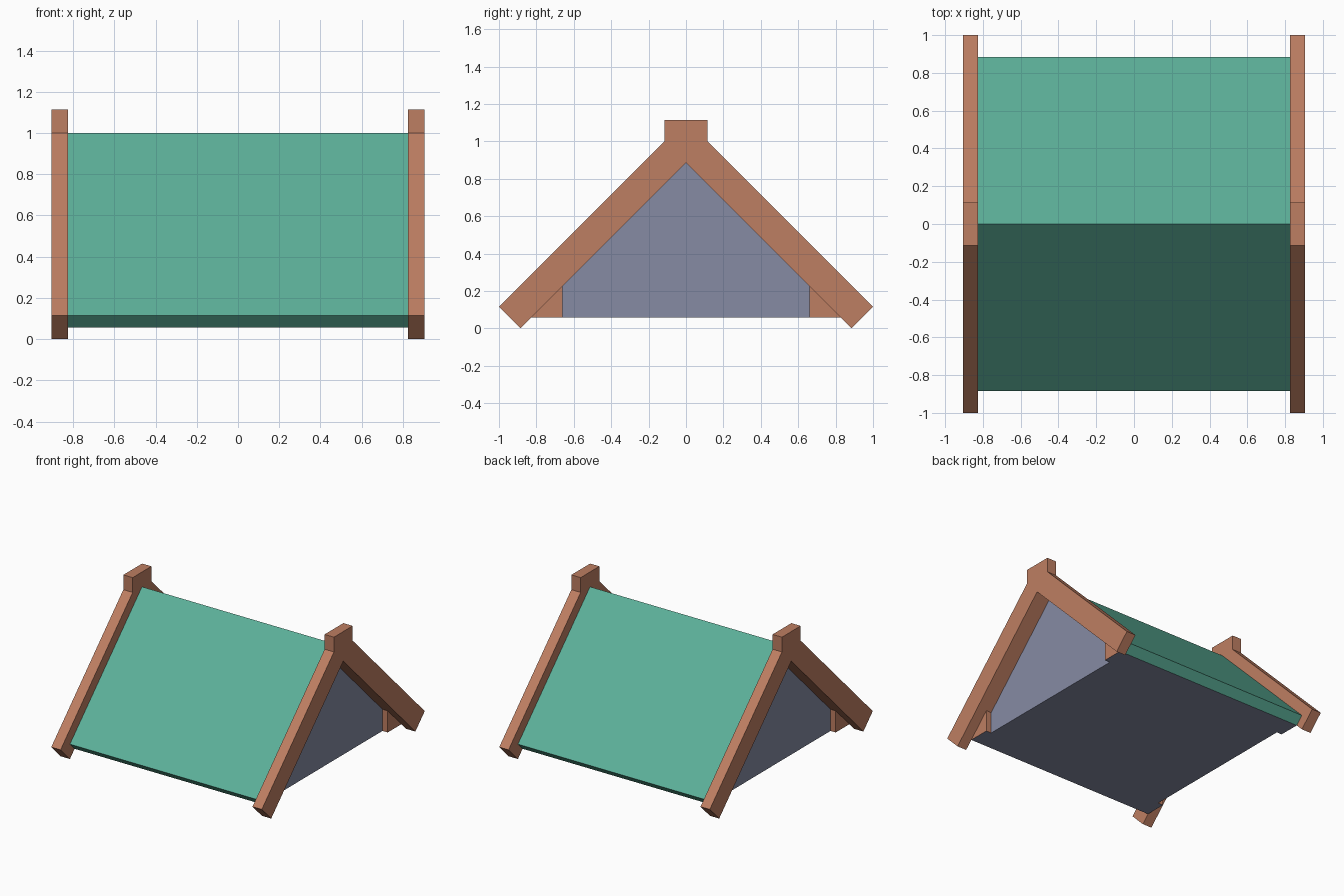
import bpy, bmesh

if "Cube" in bpy.data.objects:
    bpy.data.objects.remove(bpy.data.objects["Cube"])


def material(name, rgb):
    m = bpy.data.materials.new(name)
    lin = [((c / 255 + 0.055) / 1.055) ** 2.4 for c in rgb]
    m.diffuse_color = (*lin, 1)
    m.use_nodes = True
    m.node_tree.nodes["Principled BSDF"].inputs["Base Color"].default_value = m.diffuse_color
    return m


TIMBER = material("brown timber", (190, 126, 98))
GREEN = material("green roofing", (92, 176, 153))
WALL = material("grey violet wall", (134, 139, 164))


def extrude_x(name, profile, x0, x1, mats, rule=None):
    """Extrude a (y, z) profile from x0 to x1; rule picks each face's material."""
    bm = bmesh.new()
    base = bm.faces.new([bm.verts.new((x0, y, z)) for y, z in profile])
    ext = bmesh.ops.extrude_face_region(bm, geom=[base], use_keep_orig=True)
    verts = [g for g in ext["geom"] if isinstance(g, bmesh.types.BMVert)]
    bmesh.ops.translate(bm, vec=(x1 - x0, 0, 0), verts=verts)
    bmesh.ops.recalc_face_normals(bm, faces=bm.faces)
    bm.normal_update()
    if rule:
        for f in bm.faces:
            f.material_index = rule(f)
    me = bpy.data.meshes.new(name)
    bm.to_mesh(me)
    bm.free()
    for m in mats:
        me.materials.append(m)
    ob = bpy.data.objects.new(name, me)
    bpy.context.collection.objects.link(ob)
    return ob


T = 0.115            # rafter end offset (45 degree slope)
APEX = 0.885         # height of the soffit line at the ridge
X_WALL, X_ROOF, X_END = 0.78, 0.825, 0.905
EAVE_Y, EAVE_Z = APEX - T / 2, T / 2   # lower inner corner of the roof slab

# Gable body with floor
extrude_x("gable_body", [(-EAVE_Y, EAVE_Z), (EAVE_Y, EAVE_Z), (0, APEX)],
          -X_WALL, X_WALL, [WALL])

# Roof covering: chevron slab with square-cut eaves and timber soffit
roof = [(0, 1), (APEX, T), (EAVE_Y, EAVE_Z), (0, APEX), (-EAVE_Y, EAVE_Z), (-APEX, T)]


def soffit(f):
    c = f.calc_center_median()
    return int(f.normal.z < -0.5 and f.normal.y * c.y < 0)


extrude_x("roof", roof, -X_ROOF, X_ROOF, [GREEN, TIMBER], soffit)

# Gable boards with a square ridge cap, and corner brackets under them
right = [(T, 1 + T), (T, 1), (1, T), (APEX, 0)]
board = right + [(0, APEX)] + [(-y, z) for y, z in reversed(right)]
for side, sx in (("left", -1), ("right", 1)):
    extrude_x(f"gable_board_{side}", board, sx * X_ROOF, sx * X_END, [TIMBER])
    for end, sy in (("front", -1), ("back", 1)):
        tri = [(sy * 0.66, EAVE_Z), (sy * EAVE_Y, EAVE_Z), (sy * 0.66, APEX - 0.66)]
        extrude_x(f"corner_bracket_{side}_{end}", tri, sx * X_WALL, sx * X_ROOF,
                  [TIMBER, WALL], lambda f: int(f.normal.z < -0.9))
